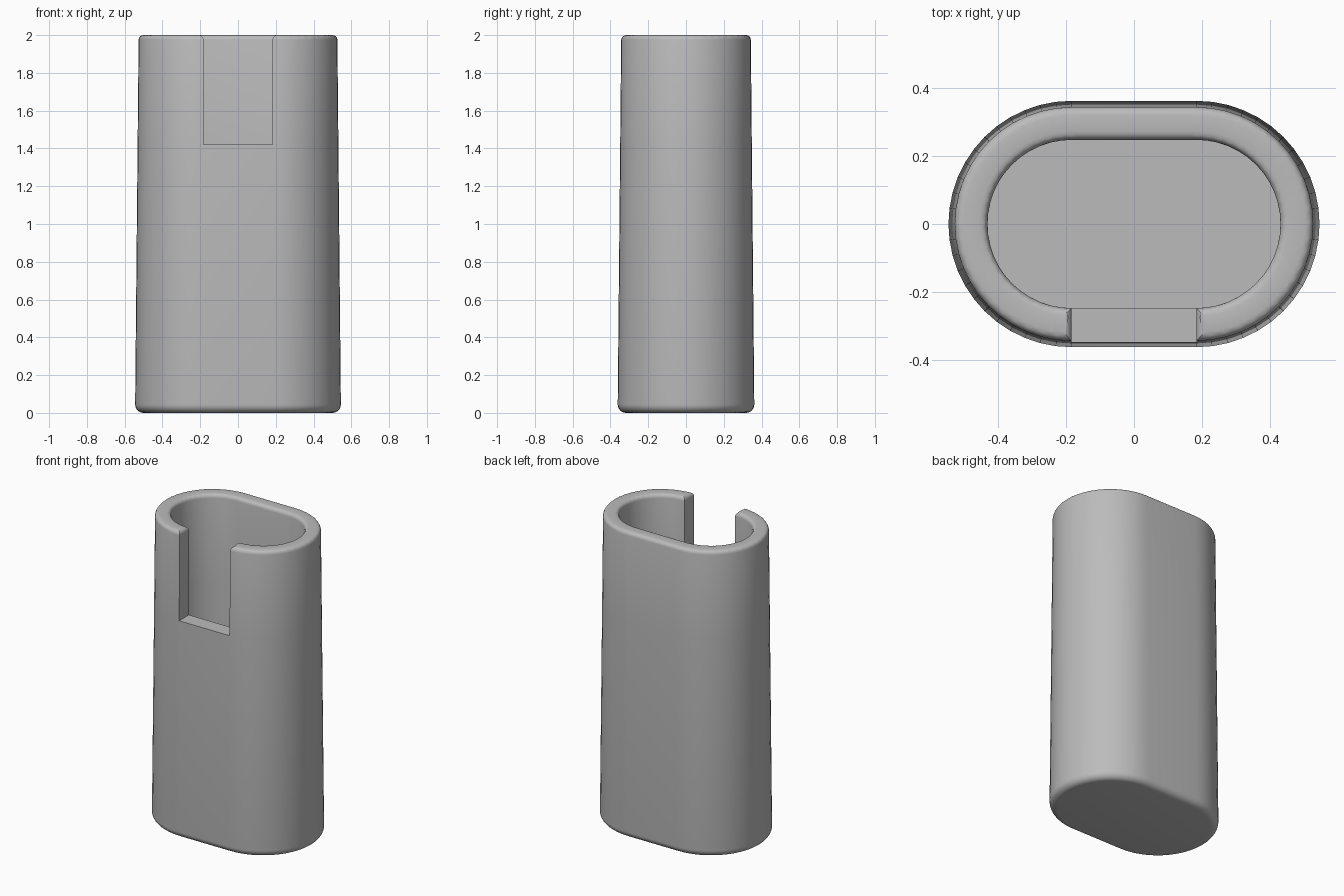
import bpy
import bmesh
import math

cube = bpy.data.objects.get("Cube")
if cube:
    bpy.data.objects.remove(cube, do_unlink=True)

STRAIGHT = 0.183    # half length of the flat sides, also half the notch width
ARC = 24            # segments in each rounded end
HEIGHT = 2.0
NOTCH_Z = 1.42
FLOOR_Z = 0.1


def outline(radius):
    """Rounded-end outline, starting at the front right and running round to the front left."""
    points = []
    for side, start in ((1, -math.pi / 2), (-1, math.pi / 2)):
        for i in range(ARC + 1):
            a = start + math.pi * i / ARC
            points.append((side * STRAIGHT + radius * math.cos(a), radius * math.sin(a)))
    return points


def edges_at(bm, z):
    return [e for e in bm.edges if all(abs(v.co.z - z) < 1e-5 for v in e.verts)]


def bevel(bm, z, size, segments):
    bmesh.ops.bevel(bm, geom=edges_at(bm, z), offset=size, offset_type='OFFSET',
                    segments=segments, profile=0.5, affect='EDGES', clamp_overlap=False)


# Wall section from the outer foot, over the rim, down to the cavity floor
base_r, top_r, inner_r = 0.362, 0.343, 0.247
notch_r = base_r + (top_r - base_r) * NOTCH_Z / HEIGHT
section = [(base_r, 0), (notch_r, NOTCH_Z), (top_r, HEIGHT),
           (inner_r, HEIGHT), (inner_r, NOTCH_Z), (inner_r, FLOOR_Z)]

bm = bmesh.new()
rings = [[bm.verts.new((x, y, z)) for x, y in outline(r)] for r, z in section]
count = len(rings[0])

# Walls, leaving the front panel open above the notch floor
for band, (low, high) in enumerate(zip(rings, rings[1:])):
    for i in range(count):
        j = (i + 1) % count
        if j == 0 and band in (1, 2, 3):
            continue
        bm.faces.new((low[i], low[j], high[j], high[i]))

# Underside, cavity floor, notch floor and notch sides
bm.faces.new(rings[0])
bm.faces.new(rings[-1])
bm.faces.new((rings[1][0], rings[1][-1], rings[4][-1], rings[4][0]))
for end in (0, -1):
    bm.faces.new([rings[k][end] for k in (1, 2, 3, 4)])
bmesh.ops.recalc_face_normals(bm, faces=bm.faces)

# Rounded rim and foot
bevel(bm, HEIGHT, 0.025, 5)
bevel(bm, 0, 0.045, 6)
bmesh.ops.recalc_face_normals(bm, faces=bm.faces)

mesh = bpy.data.meshes.new("holder_body")
bm.to_mesh(mesh)
bm.free()
body = bpy.data.objects.new("holder_body", mesh)
bpy.context.collection.objects.link(body)

# Plain grey material
grey = bpy.data.materials.new("plain_grey")
grey.use_nodes = True
colour = (0.5, 0.5, 0.5, 1)
grey.diffuse_color = colour
grey.node_tree.nodes["Principled BSDF"].inputs["Base Color"].default_value = colour
mesh.materials.append(grey)

# Smooth shading with crisp notch edges
bpy.ops.object.select_all(action='DESELECT')
body.select_set(True)
bpy.context.view_layer.objects.active = body
bpy.ops.object.shade_smooth_by_angle(angle=math.radians(30))
